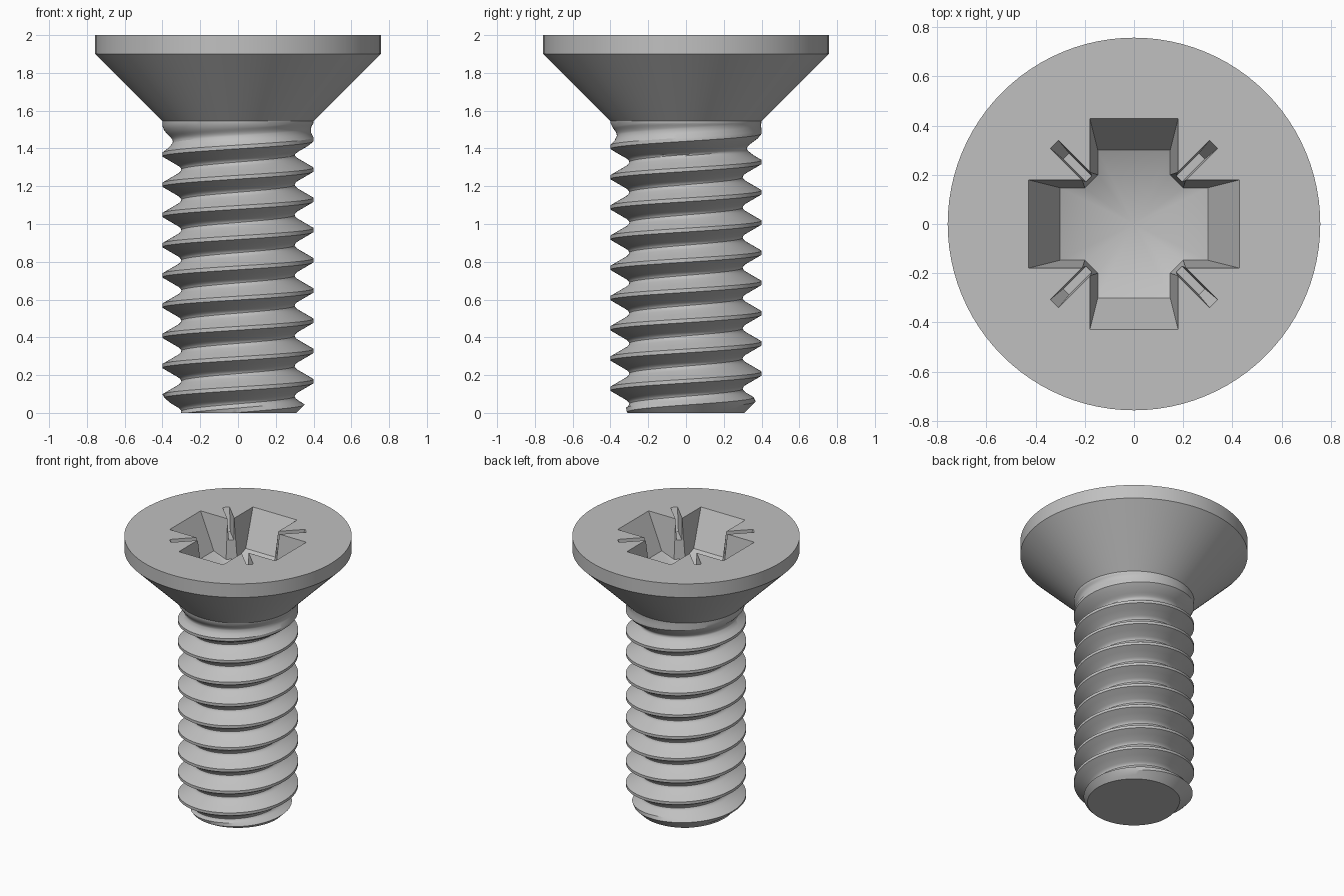
import bpy, bmesh, math

TAU = 2 * math.pi
SEG = 96
PITCH = 0.16
SHANK_TOP = 1.545

if "Cube" in bpy.data.objects:
    bpy.data.objects.remove(bpy.data.objects["Cube"], do_unlink=True)

steel = bpy.data.materials.new("steel_grey")
steel.use_nodes = True
steel.diffuse_color = (0.53, 0.53, 0.53, 1)
steel.node_tree.nodes["Principled BSDF"].inputs["Base Color"].default_value = steel.diffuse_color


def finish(bm, name):
    bmesh.ops.recalc_face_normals(bm, faces=bm.faces)
    mesh = bpy.data.meshes.new(name)
    bm.to_mesh(mesh)
    bm.free()
    mesh.materials.append(steel)
    obj = bpy.data.objects.new(name, mesh)
    bpy.context.collection.objects.link(obj)
    return obj


def activate(obj):
    bpy.ops.object.select_all(action="DESELECT")
    obj.select_set(True)
    bpy.context.view_layer.objects.active = obj


def bridge(bm, lower, upper):
    n = len(lower)
    for i in range(n):
        j = (i + 1) % n
        bm.faces.new((lower[i], lower[j], upper[j], upper[i]))


def smooth(obj, degrees):
    activate(obj)
    bpy.ops.object.shade_smooth_by_angle(angle=math.radians(degrees))


# Countersunk head
bm = bmesh.new()
rings = []
for r, z in [(0.40, SHANK_TOP), (0.757, 1.90), (0.757, 2.0)]:
    rings.append([bm.verts.new((r * math.cos(TAU * i / SEG), r * math.sin(TAU * i / SEG), z))
                  for i in range(SEG)])
for lower, upper in zip(rings, rings[1:]):
    bridge(bm, lower, upper)
bm.faces.new(rings[0])
bm.faces.new(rings[-1])
head = finish(bm, "countersunk_head")


# Cross recess cutter: tapered arms, chamfered inner corners, conical floor
def cross_outline(length, width, corner):
    quarter = [(length, -width), (length, width), (corner, width), (width, corner)]
    points = []
    for k in range(4):
        c, s = round(math.cos(k * TAU / 4)), round(math.sin(k * TAU / 4))
        points += [(x * c - y * s, x * s + y * c) for x, y in quarter]
    return points


def floor_height(x, y):
    return 1.61 + 0.43 * math.hypot(x, y)


bm = bmesh.new()
# the sides run past the top face at the same slope
mouth = [bm.verts.new((x, y, 2.02)) for x, y in cross_outline(0.44, 0.182, 0.211)]
floor = [bm.verts.new((x, y, floor_height(x, y))) for x, y in cross_outline(0.30, 0.147, 0.20)]
bridge(bm, floor, mouth)
bm.faces.new(mouth)
tip = bm.verts.new((0, 0, floor_height(0, 0)))
for i, v in enumerate(floor):
    bm.faces.new((v, floor[(i + 1) % len(floor)], tip))
cross_cutter = finish(bm, "cross_cutter")

# Four narrow diagonal slots between the arms
bm = bmesh.new()
for k in range(4):
    a = TAU / 8 + k * TAU / 4
    c, s = math.cos(a), math.sin(a)
    ends = []
    for reach, half, z in [(0.39, 0.017, 1.85), (0.467, 0.024, 2.02)]:
        ends.append([bm.verts.new((x * c - y * s, x * s + y * c, z))
                     for x, y in [(0.2, -half), (reach, -half), (reach, half), (0.2, half)]])
    bridge(bm, *ends)
    for ring in ends:
        bm.faces.new(ring)
slot_cutter = finish(bm, "slot_cutter")

for cutter in (cross_cutter, slot_cutter):
    mod = head.modifiers.new("recess", "BOOLEAN")
    mod.operation = "DIFFERENCE"
    mod.solver = "EXACT"
    mod.object = cutter
    activate(head)
    bpy.ops.object.modifier_apply(modifier=mod.name)
    bpy.data.objects.remove(cutter, do_unlink=True)
smooth(head, 22)


# Threaded shank: rows follow the helix so the crest stays crisp
def groove_depth(d):
    d = abs(d)
    if d < 0.01:
        return 0
    if d < 0.058:
        return 0.083 * (d - 0.01) / 0.048
    t = min((d - 0.058) / 0.022, 1)
    return 0.083 + 0.017 * math.sin(t * TAU / 4)


def shank_radius(offset, z):
    fade = max(0, min(1, (1.535 - z) / 0.17))     # thread run-out under the head
    return min(0.40 - groove_depth(offset) * fade, 0.31 + z)   # chamfered tip


offsets = [-0.08, -0.073, -0.066, -0.058, -0.034, -0.01,
           0.01, 0.034, 0.058, 0.066, 0.073]
rows = [(k, d) for k in range(-2, 11) for d in offsets]
bm = bmesh.new()
grid = []
for k, d in rows:
    row = []
    for i in range(SEG + 1):
        crest = 0.168 + PITCH * (k + i / SEG)
        z = max(0, min(SHANK_TOP, crest + d))
        offset = (z - crest + PITCH / 2) % PITCH - PITCH / 2
        r = shank_radius(offset, z)
        a = TAU * i / SEG
        row.append(bm.verts.new((r * math.cos(a), r * math.sin(a), z)))
    grid.append(row)
for low, high in zip(grid, grid[1:]):
    for i in range(SEG):
        corners = (low[i], low[i + 1], high[i + 1], high[i])
        if max(v.co.z for v in corners) - min(v.co.z for v in corners) > 1e-6:
            bm.faces.new(corners)
bmesh.ops.remove_doubles(bm, verts=bm.verts, dist=0.0004)
bmesh.ops.delete(bm, geom=[v for v in bm.verts if not v.link_faces], context="VERTS")
rim = [e for e in bm.edges if e.is_boundary and max(v.co.z for v in e.verts) < 0.001]
bmesh.ops.contextual_create(bm, geom=rim)
shank = finish(bm, "threaded_shank")
smooth(shank, 30)
